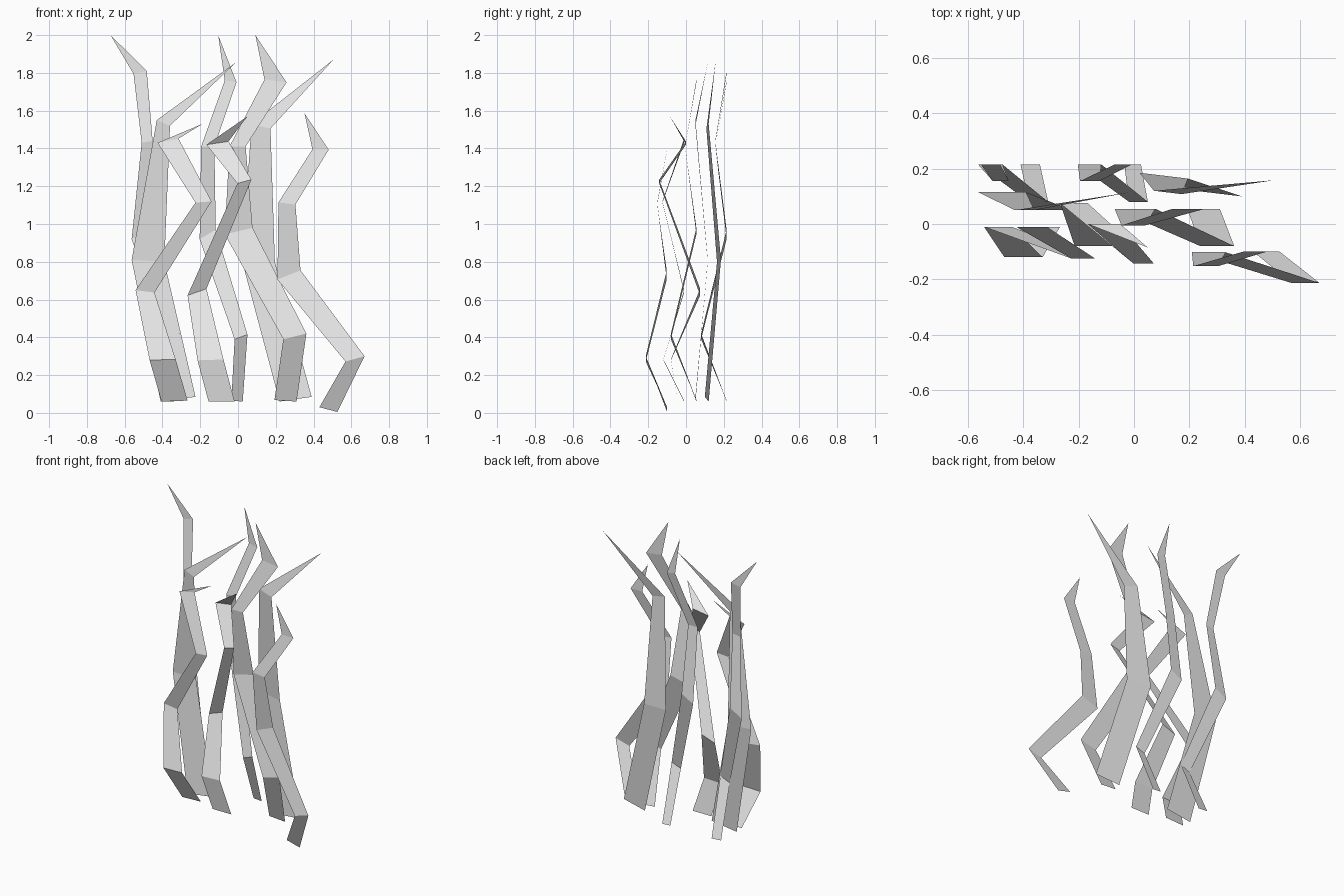
import bpy

# One flat grey for every blade
grey = bpy.data.materials.new("light_grey")
grey.diffuse_color = (0.8, 0.8, 0.8, 1.0)


def blade(name, rows, depths, tip, yaw=0.0):
    """Folded ribbon: rows of (left x, left z, right x, right z), one depth per row,
    closed by a pointed tip. yaw slides the right side back or forward."""
    verts, faces = [], []
    for (xl, zl, xr, zr), y in zip(rows, depths):
        verts += [(xl, y, zl), (xr, y + yaw * (xr - xl), zr)]
    for i in range(0, len(verts) - 2, 2):
        faces.append((i, i + 1, i + 3, i + 2))
    last = len(verts)
    verts.append(tip)
    faces.append((last - 2, last - 1, last))
    mesh = bpy.data.meshes.new(name)
    mesh.from_pydata(verts, [], faces)
    mesh.materials.append(grey)
    obj = bpy.data.objects.new(name, mesh)
    bpy.context.collection.objects.link(obj)
    return obj


# Tall blades share one zigzag depth pattern
tall = (0.215, 0.08, 0.215, 0.155, 0.215)
blade("tall_blade_left",
      [(-0.41, 0.065, -0.34, 0.06), (-0.38, 0.39, -0.31, 0.42), (-0.563, 0.92, -0.475, 0.97),
       (-0.51, 1.43, -0.452, 1.44), (-0.553, 1.795, -0.483, 1.81)],
      tall, (-0.675, 0.215, 2.0))
blade("tall_blade_middle",
      [(-0.035, 0.065, 0.025, 0.06), (-0.018, 0.39, 0.05, 0.415), (-0.203, 0.92, -0.118, 0.97),
       (-0.195, 1.41, -0.125, 1.41), (-0.07, 1.76, -0.008, 1.75)],
      tall, (-0.105, 0.215, 2.0))
blade("tall_blade_right",
      [(0.193, 0.068, 0.31, 0.06), (0.24, 0.39, 0.362, 0.42), (-0.07, 0.945, 0.077, 0.98),
       (-0.045, 1.41, 0.04, 1.41), (0.14, 1.765, 0.257, 1.75)],
      [y - 0.16 for y in tall], (0.092, 0.055, 2.0))

# Wide blades with a long pointed tip
wide = (0.05, 0.115, 0.05)
blade("wide_blade_left",
      [(-0.41, 0.06, -0.225, 0.085), (-0.563, 0.81, -0.39, 0.80), (-0.43, 1.55, -0.36, 1.52)],
      wide, (-0.012, 0.115, 1.855))
blade("wide_blade_right",
      [(0.22, 0.06, 0.39, 0.085), (0.02, 0.81, 0.195, 0.80), (0.072, 1.53, 0.172, 1.505)],
      [y + 0.07 for y in wide], (0.505, 0.158, 1.87), yaw=-0.12)

# Short bent blades along the front
blade("short_blade_left",
      [(-0.405, 0.06, -0.267, 0.065), (-0.468, 0.28, -0.33, 0.283), (-0.542, 0.65, -0.442, 0.637),
       (-0.225, 1.113, -0.14, 1.12), (-0.426, 1.43, -0.315, 1.452)],
      (-0.01, -0.12, -0.01, -0.125, -0.01), (-0.188, -0.01, 1.53))
blade("short_blade_middle",
      [(-0.156, 0.06, -0.018, 0.06), (-0.214, 0.278, -0.077, 0.283), (-0.267, 0.622, -0.167, 0.657),
       (-0.003, 1.215, 0.071, 1.235), (-0.167, 1.42, -0.05, 1.437)],
      (-0.045, -0.08, 0.075, -0.142, 0.0), (0.05, -0.085, 1.57))
blade("short_blade_right",
      [(0.431, 0.03, 0.526, 0.005), (0.569, 0.272, 0.67, 0.3), (0.209, 0.706, 0.331, 0.755),
       (0.214, 1.114, 0.304, 1.103), (0.394, 1.395, 0.48, 1.393)],
      (-0.10, -0.213, -0.102, -0.152, -0.10), (0.352, -0.10, 1.587))
